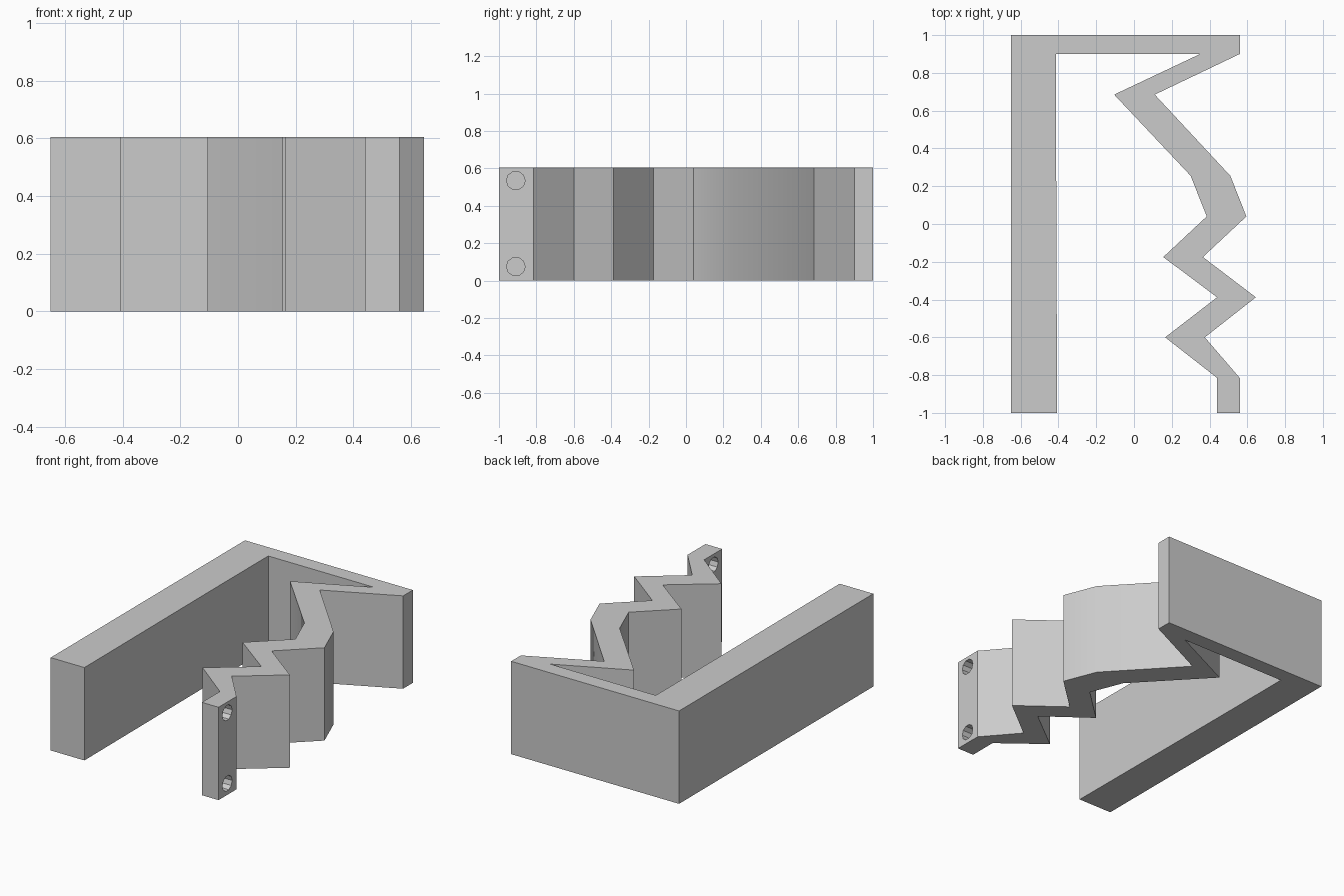
import bpy
import bmesh
import math
from mathutils import Matrix, Vector

default_cube = bpy.data.objects.get("Cube")
if default_cube:
    bpy.data.objects.remove(default_cube, do_unlink=True)

HEIGHT = 0.605

# Plain grey material
grey = bpy.data.materials.new("plain grey")
grey.use_nodes = True
colour = (0.6, 0.6, 0.6, 1)
grey.diffuse_color = colour
grey.node_tree.nodes["Principled BSDF"].inputs["Base Color"].default_value = colour


def add_object(name, bm):
    """Turn a bmesh into a linked object with the grey material."""
    bmesh.ops.recalc_face_normals(bm, faces=bm.faces)
    mesh = bpy.data.meshes.new(name)
    bm.to_mesh(mesh)
    bm.free()
    mesh.materials.append(grey)
    obj = bpy.data.objects.new(name, mesh)
    bpy.context.collection.objects.link(obj)
    return obj


def extrude_outline(name, outline, height):
    """Raise a closed plan outline from the ground."""
    bm = bmesh.new()
    base = bm.faces.new([bm.verts.new((x, y, 0)) for x, y in outline])
    raised = bmesh.ops.extrude_face_region(bm, geom=[base], use_keep_orig=True)
    top = [v for v in raised["geom"] if isinstance(v, bmesh.types.BMVert)]
    bmesh.ops.translate(bm, verts=top, vec=Vector((0, 0, height)))
    return add_object(name, bm)


# Outer side of the zigzag strip, back to front
zigzag_outer = [(0.56, 1), (0.56, 0.9), (0.11, 0.685), (0.51, 0.255),
                (0.595, 0.04), (0.365, -0.175), (0.645, -0.388),
                (0.375, -0.6), (0.56, -0.815), (0.56, -1)]
# Inner side of the zigzag strip, front to back
zigzag_inner = [(0.44, -1), (0.44, -0.815), (0.165, -0.6), (0.44, -0.388),
                (0.155, -0.175), (0.385, 0.04), (0.3, 0.255),
                (-0.105, 0.685), (0.35, 0.9)]
# Back plate and thick straight arm
straight_arm = [(-0.412, 0.9), (-0.412, 0.33), (-0.407, -1),
                (-0.65, -1), (-0.65, 1)]

bracket = extrude_outline("zigzag_bracket",
                          zigzag_outer + zigzag_inner + straight_arm, HEIGHT)

# Two screw holes through the front tab
bm = bmesh.new()
for z in (0.075, 0.535):
    place = Matrix.Translation((0.5, -0.91, z)) @ Matrix.Rotation(math.pi / 2, 4, "Y")
    bmesh.ops.create_cone(bm, cap_ends=True, segments=10, radius1=0.05,
                          radius2=0.05, depth=0.3, matrix=place)
cutter = add_object("screw_hole_cutter", bm)
cutter.hide_render = True

bpy.ops.object.select_all(action="DESELECT")
bpy.context.view_layer.objects.active = bracket
bracket.select_set(True)
holes = bracket.modifiers.new("screw holes", "BOOLEAN")
holes.operation = "DIFFERENCE"
holes.solver = "EXACT"
holes.object = cutter
bpy.ops.object.modifier_apply(modifier=holes.name)
bpy.data.objects.remove(cutter, do_unlink=True)

# Blend the gentle bends, keep the corners sharp
bpy.ops.object.shade_smooth_by_angle(angle=math.radians(30))
